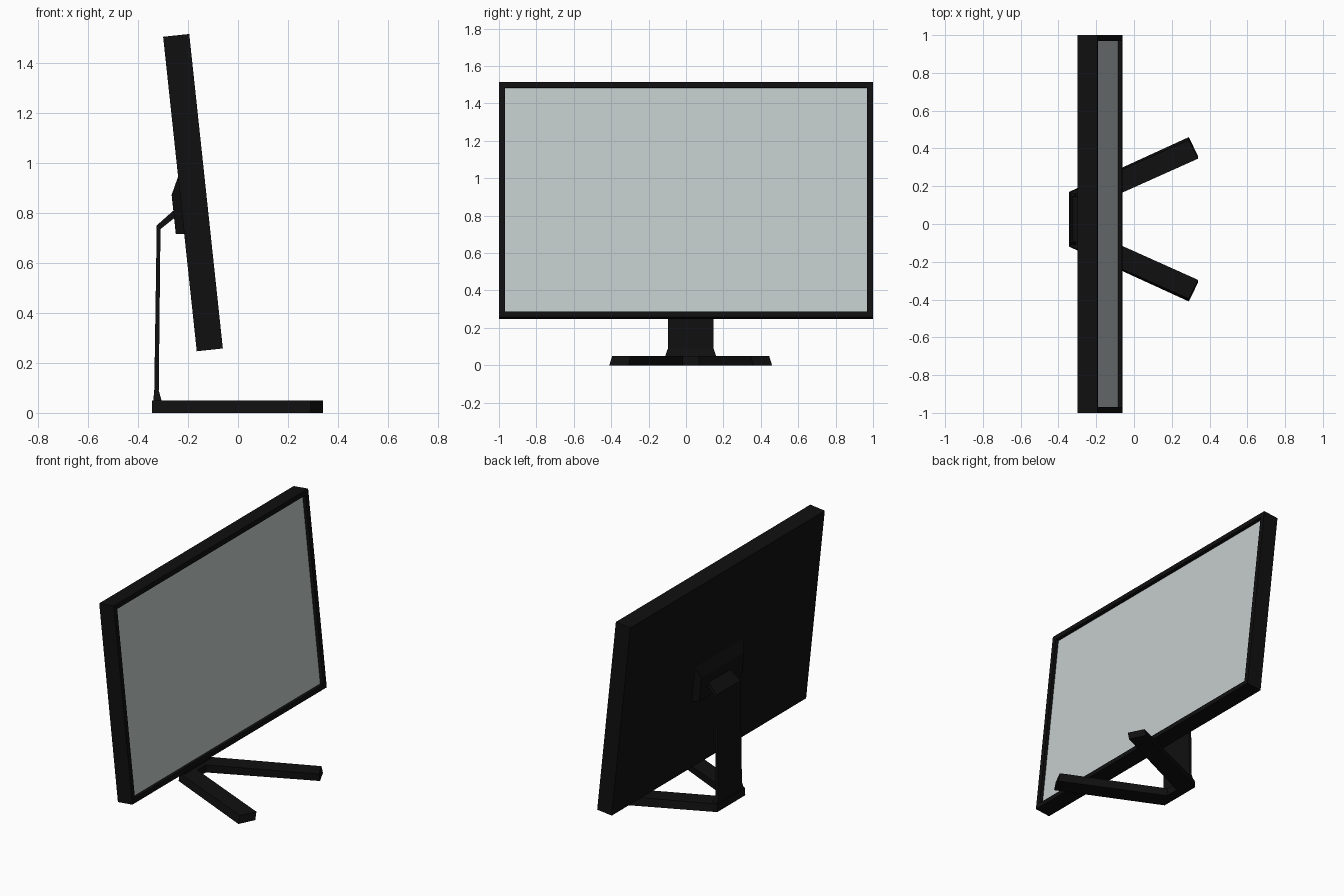
import bpy, bmesh, math
from mathutils import Matrix

if "Cube" in bpy.data.objects:
    bpy.data.objects.remove(bpy.data.objects["Cube"])


def material(name, rgb):
    m = bpy.data.materials.new(name)
    m.diffuse_color = (*rgb, 1)
    m.use_nodes = True
    m.node_tree.nodes["Principled BSDF"].inputs["Base Color"].default_value = m.diffuse_color
    return m


BLACK = material("black plastic", (0.005, 0.005, 0.005))
GLASS = material("pale screen", (0.55, 0.61, 0.60))
CY = 0.025                                   # the stand sits slightly off centre
TILT = Matrix.Translation((-0.18, 0, 0.881)) @ Matrix.Rotation(math.radians(-6.1), 4, 'Y')


def finish(name, bm, mats, matrix=None):
    bmesh.ops.recalc_face_normals(bm, faces=bm.faces)
    me = bpy.data.meshes.new(name)
    bm.to_mesh(me)
    bm.free()
    for m in mats:
        me.materials.append(m)
    ob = bpy.data.objects.new(name, me)
    bpy.context.collection.objects.link(ob)
    if matrix:
        ob.matrix_world = matrix
    return ob


def loft(name, rings, mat, matrix=None):
    """Closed solid skinned through rings of equal point count."""
    bm = bmesh.new()
    vs = [[bm.verts.new(p) for p in r] for r in rings]
    n = len(vs[0])
    for a, b in zip(vs, vs[1:]):
        for i in range(n):
            j = (i + 1) % n
            bm.faces.new((a[i], a[j], b[j], b[i]))
    bm.faces.new(vs[0])
    bm.faces.new(vs[-1])
    return finish(name, bm, [mat], matrix)


# Tilted display housing with recessed screen
bm = bmesh.new()
bmesh.ops.create_cube(bm, size=1)
bmesh.ops.scale(bm, vec=(0.105, 2.0, 1.265), verts=bm.verts)
bm.normal_update()
front = max(bm.faces, key=lambda f: f.calc_center_median().x)
bmesh.ops.inset_region(bm, faces=[front], thickness=0.044)
bmesh.ops.inset_region(bm, faces=[front], thickness=0.0005)
bmesh.ops.translate(bm, vec=(-0.022, 0, 0), verts=front.verts)
front.material_index = 1
finish("display_panel", bm, [BLACK, GLASS], TILT)


# Mounting boss on the back of the panel, sloped at the top
def plate(n, hw, top, bottom):
    return [(n, -hw, bottom), (n, hw, bottom), (n, hw, top), (n, -hw, top)]


loft("rear_mount", [plate(-0.045, 0.25, 0.075, -0.16), plate(-0.0525, 0.25, 0.07, -0.16),
                    plate(-0.086, 0.22, 0.0, -0.158)], BLACK, TILT)

# Thin neck: flared foot, upright, then bent arm into the mount
# (back x, back z, front x, front z, half width)
path = [(-0.344, 0.0, -0.298, 0.0, 0.145),
        (-0.339, 0.05, -0.306, 0.05, 0.136),
        (-0.335, 0.09, -0.317, 0.09, 0.122),
        (-0.325, 0.75, -0.310, 0.735, 0.122),
        (-0.238, 0.827, -0.238, 0.793, 0.11)]
loft("stand_neck", [[(bx, CY - w, bz), (fx, CY - w, fz), (fx, CY + w, fz), (bx, CY + w, bz)]
                    for bx, bz, fx, fz, w in path], BLACK)

# V-shaped base: two splayed feet joined at the back, sides leaning inwards
half = [(-0.343, 0.145), (-0.30, 0.165), (0.29, 0.435), (0.34, 0.333), (-0.28, 0.045)]
outline = half + [(x, -y) for x, y in reversed(half)]
loft("stand_base", [[(x, CY + y * s, z) for x, y in outline]
                    for z, s in ((0.0, 1.0), (0.05, 0.965))], BLACK)
